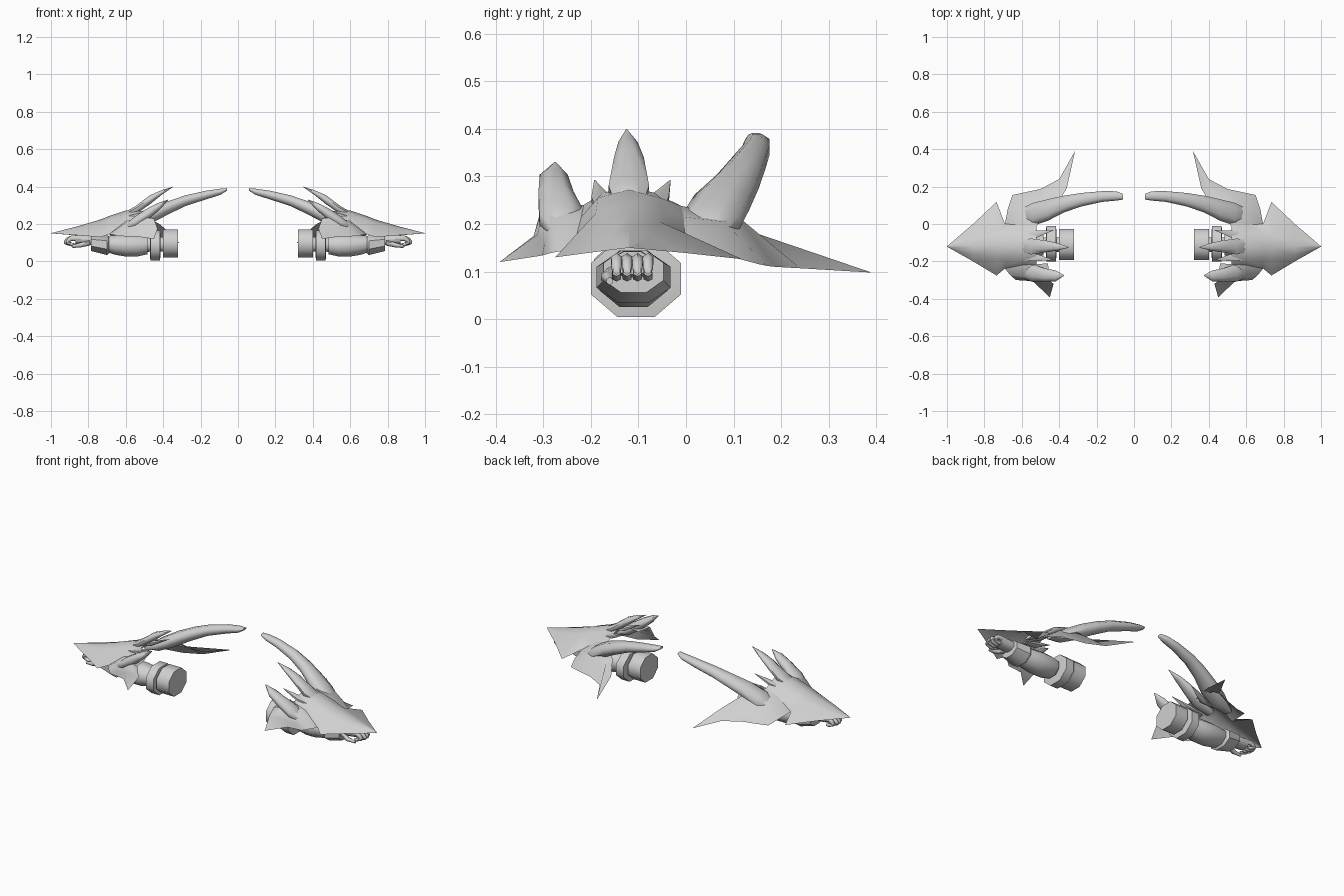
import bpy, bmesh, math

grey = bpy.data.materials.new("light_grey")
grey.diffuse_color = (0.63, 0.63, 0.63, 1)


def finish(name, bm, angle, closed):
    """Turn a bmesh into a part mirrored to the other arm."""
    bmesh.ops.remove_doubles(bm, verts=bm.verts, dist=0.0005)
    if closed:
        bmesh.ops.recalc_face_normals(bm, faces=bm.faces)
    else:
        for f in bm.faces:
            f.normal_update()
            if f.normal.z < 0:
                f.normal_flip()
    me = bpy.data.meshes.new(name)
    bm.to_mesh(me)
    bm.free()
    me.materials.append(grey)
    ob = bpy.data.objects.new(name, me)
    bpy.context.collection.objects.link(ob)
    bpy.context.view_layer.objects.active = ob
    ob.select_set(True)
    bpy.ops.object.shade_smooth_by_angle(angle=math.radians(angle))
    ob.select_set(False)
    m = ob.modifiers.new("mirror", 'MIRROR')
    m.use_axis[0] = True
    m.use_mirror_merge = False
    return ob


def loft(name, rings, n=8, angle=62):
    """Closed tube through rings (x, y, z, half width, half height)."""
    bm = bmesh.new()
    loops = []
    for x, y, z, ry, rz in rings:
        loops.append([bm.verts.new((x, y + ry * math.cos(t), z + rz * math.sin(t)))
                      for t in [2 * math.pi * (i + 0.5) / n for i in range(n)]])
    for a, b in zip(loops, loops[1:]):
        for i in range(n):
            j = (i + 1) % n
            bm.faces.new((a[i], a[j], b[j], b[i]))
    bm.faces.new(loops[0])
    bm.faces.new(loops[-1])
    return finish(name, bm, angle, True)


def sheet(name, rows, angle=70):
    """Open skin across rows of equal point counts."""
    bm = bmesh.new()
    grid = [[bm.verts.new(p) for p in r] for r in rows]
    for a, b in zip(grid, grid[1:]):
        for i in range(len(a) - 1):
            bm.faces.new((a[i], a[i + 1], b[i + 1], b[i]))
    return finish(name, bm, angle, False)


# Central hand plate: x, then (y, z) from the front edge to the back edge
plate = [
    (1.00, [(-.121, .15), (-.1205, .15), (-.12, .151), (-.1195, .15), (-.119, .15)]),
    (0.86, [(-.20, .14), (-.165, .174), (-.12, .187), (-.075, .174), (0, .139)]),
    (0.735, [(-.275, .13), (-.185, .205), (-.12, .224), (-.055, .205), (.118, .126)]),
    (0.69, [(-.238, .145), (-.19, .222), (-.12, .242), (-.05, .22), (0, .147)]),
    (0.60, [(-.22, .215), (-.185, .255), (-.12, .272), (-.055, .255), (-.005, .215)]),
    (0.52, [(-.215, .24), (-.175, .265), (-.12, .28), (-.065, .265), (-.01, .238)]),
]
sheet("hand_plate", [[(x, y, z) for y, z in pts] for x, pts in plate])

# Back wing and front wing
sheet("back_wing", [
    [(.69, 0, .147), (.60, -.005, .215), (.52, -.01, .238), (.47, .05, .225), (.42, .09, .20)],
    [(.675, .08, .135), (.59, .08, .205), (.50, .11, .215), (.44, .12, .19), (.36, .19, .15)],
    [(.65, .155, .115), (.58, .17, .112), (.50, .187, .11), (.40, .24, .107), (.315, .39, .098)],
])
sheet("front_wing", [
    [(.69, -.238, .145), (.60, -.22, .215), (.52, -.215, .24), (.46, -.21, .235)],
    [(.665, -.27, .142), (.60, -.28, .205), (.52, -.30, .238), (.45, -.305, .23)],
    [(.645, -.288, .138), (.59, -.297, .16), (.53, -.312, .178), (.43, -.32, .175)],
    [(.63, -.30, .135), (.59, -.302, .134), (.54, -.307, .133), (.45, -.392, .12)],
])

# Horns, their roots sunk into the plates
loft("large_horn", [(.63, .045, .165, .025, .01), (.54, .052, .205, .066, .037), (.46, .075, .245, .062, .043),
                    (.37, .108, .288, .048, .038), (.28, .13, .325, .039, .031),
                    (.17, .147, .355, .031, .025), (.095, .15, .372, .027, .018), (.058, .146, .385, .016, .007)])
loft("small_horn", [(.62, -.255, .175, .02, .01), (.55, -.26, .21, .052, .034), (.48, -.273, .255, .04, .034),
                    (.42, -.278, .295, .032, .022), (.375, -.275, .328, .003, .003)])

# Crest spikes
loft("centre_spike", [(.64, -.12, .235, .03, .01), (.55, -.12, .272, .046, .024), (.47, -.12, .33, .034, .026),
                      (.41, -.122, .367, .022, .014), (.348, -.125, .399, .001, .001)])
for name, y, dy in (("front_spike", -.178, -.014), ("back_spike", -.057, .024)):
    loft(name, [(.62, y, .235, .015, .005), (.53, y, .25, .024, .015), (.43, y + dy, .292, .001, .001)], 6)

# Forearm: cuff, slim neck, strap, bulging sleeve, wrist guard
loft("cuff", [(.32, -.11, .096, .09, .08), (.40, -.11, .096, .09, .08)], 8, 50)
loft("cuff_neck", [(.39, -.11, .092, .042, .042), (.50, -.11, .09, .042, .042)], 8)
loft("strap", [(.415, -.105, .085, .078, .066), (.418, -.105, .085, .102, .087),
               (.468, -.105, .085, .102, .087), (.471, -.105, .085, .078, .066)], 8, 50)
loft("forearm", [(.485, -.11, .088, .062, .054), (.54, -.11, .085, .076, .064), (.60, -.11, .085, .078, .064),
                 (.66, -.11, .088, .07, .056), (.72, -.11, .095, .055, .042)], 8)
loft("wrist_guard", [(.69, -.11, .088, .072, .05), (.70, -.11, .088, .084, .058),
                     (.785, -.11, .10, .068, .048), (.785, -.11, .102, .05, .034)], 8, 50)

# Hand with curled fingers
loft("palm", [(.76, -.11, .11, .042, .026), (.81, -.113, .116, .047, .03), (.87, -.113, .118, .046, .026)], 8)
for i in range(4):
    y = -.146 + i * .022
    r = .935 - .01 * abs(i - 1.5)
    loft("finger_%d" % (i + 1), [(.84, y, .122, .013, .016), (.89, y, .124, .013, .015),
                                 (r - .012, y, .112, .012, .014), (r, y, .102, .008, .008)], 6)
    loft("fingertip_%d" % (i + 1), [(r - .006, y, .10, .01, .01), (.885, y, .089, .011, .01),
                                    (.87, y, .088, .007, .007)], 6)
loft("thumb", [(.79, -.15, .10, .016, .015), (.84, -.166, .088, .014, .013), (.885, -.16, .08, .008, .008)], 6)
